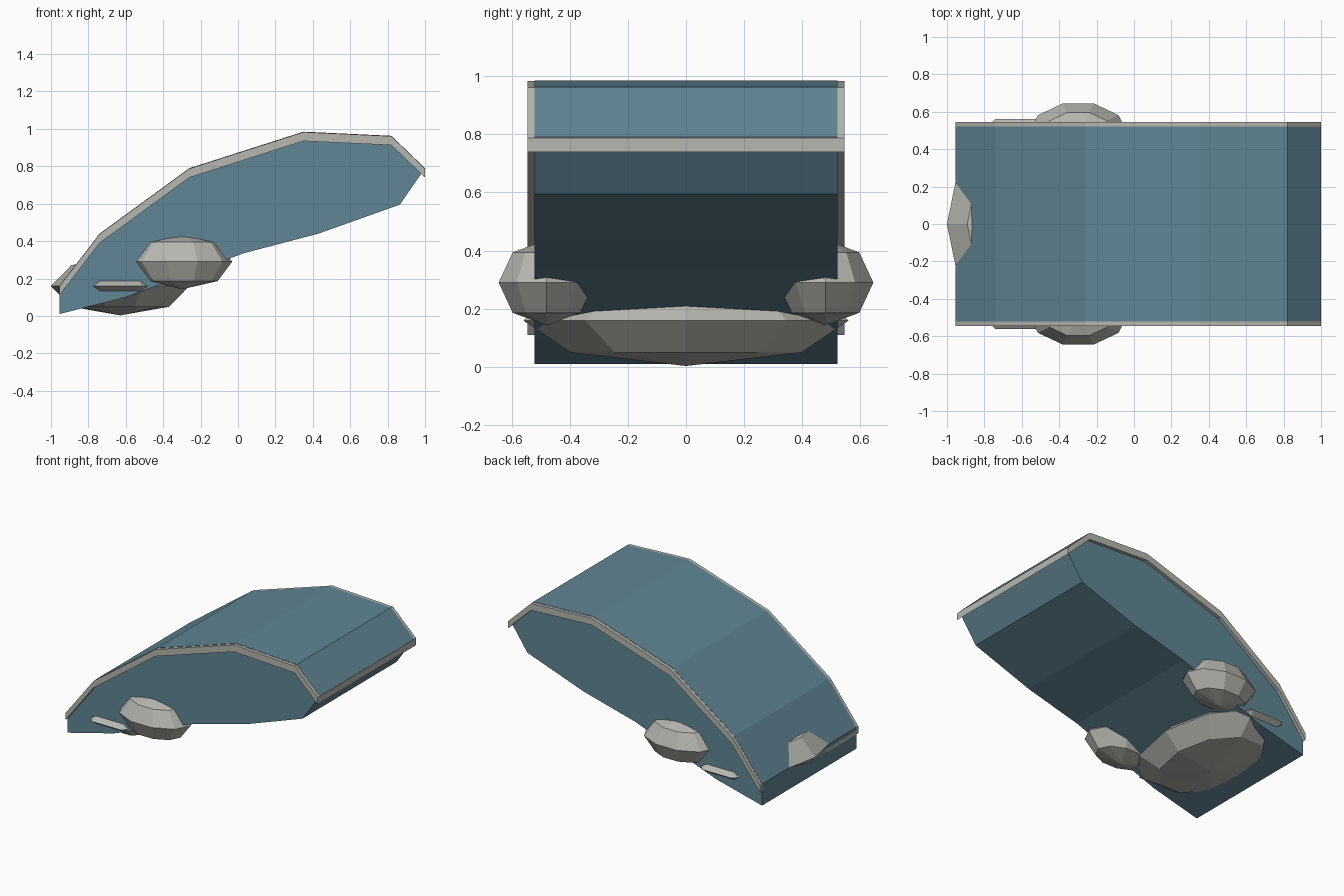
import bpy, bmesh, math
from mathutils import Matrix

if "Cube" in bpy.data.objects:
    bpy.data.objects.remove(bpy.data.objects["Cube"])


def material(name, rgb):
    m = bpy.data.materials.new(name)
    m.diffuse_color = (*rgb, 1)
    m.use_nodes = True
    m.node_tree.nodes["Principled BSDF"].inputs["Base Color"].default_value = m.diffuse_color
    return m


BLUE = material("slate blue", (0.117, 0.235, 0.301))
STONE = material("warm stone grey", (0.47, 0.475, 0.43))


def finish(name, bm, mat):
    bmesh.ops.recalc_face_normals(bm, faces=bm.faces)
    me = bpy.data.meshes.new(name)
    bm.to_mesh(me)
    bm.free()
    me.materials.append(mat)
    ob = bpy.data.objects.new(name, me)
    bpy.context.collection.objects.link(ob)
    return ob


def extrude_profile(name, points, half_width, mat):
    """Side profile (x, z) extruded across y."""
    bm = bmesh.new()
    face = bm.faces.new([bm.verts.new((x, -half_width, z)) for x, z in points])
    out = bmesh.ops.extrude_face_region(bm, geom=[face])
    moved = [v for v in out["geom"] if isinstance(v, bmesh.types.BMVert)]
    bmesh.ops.translate(bm, verts=moved, vec=(0, 2 * half_width, 0))
    return finish(name, bm, mat)


def pod(name, centre, radii, mat):
    """Low-poly ellipsoid, 10 sides and 4 bands."""
    bm = bmesh.new()
    bmesh.ops.create_uvsphere(bm, u_segments=10, v_segments=4, radius=1)
    # make sure a corner points along +x
    ring = max((v.co for v in bm.verts if abs(v.co.z) < 0.01), key=lambda c: c.x)
    bm.transform(Matrix.Rotation(-math.atan2(ring.y, ring.x), 4, 'Z'))
    bm.transform(Matrix.Translation(centre) @ Matrix.Diagonal((*radii, 1)))
    return finish(name, bm, mat)


# Arched upper line shared by the body and its trim
arch = [(-0.955, 0.16), (-0.74, 0.44), (-0.26, 0.79),
        (0.35, 0.985), (0.82, 0.963), (1.0, 0.79)]
underside = [(0.865, 0.595), (0.43, 0.44), (0.03, 0.335), (-0.6, 0.10), (-0.955, 0.01)]

# Main body
extrude_profile("body", arch + underside, 0.522, BLUE)

# Thin trim shell just under the top skin, showing along both sides and the end
top = [(x, z - 0.002) for x, z in arch]
bottom = [(x, z - 0.05) for x, z in reversed(arch)]
extrude_profile("trim_shell", top + bottom, 0.545, STONE)

# Broad belly pod that pokes out at the nose and sides
pod("belly_pod", (-0.63, 0, 0.16), (0.37, 0.589, 0.157), STONE)

# Side pods
for side, y in (("front", -0.48), ("back", 0.48)):
    pod(side + "_side_pod", (-0.298, y, 0.29), (0.267, 0.173, 0.147), STONE)
